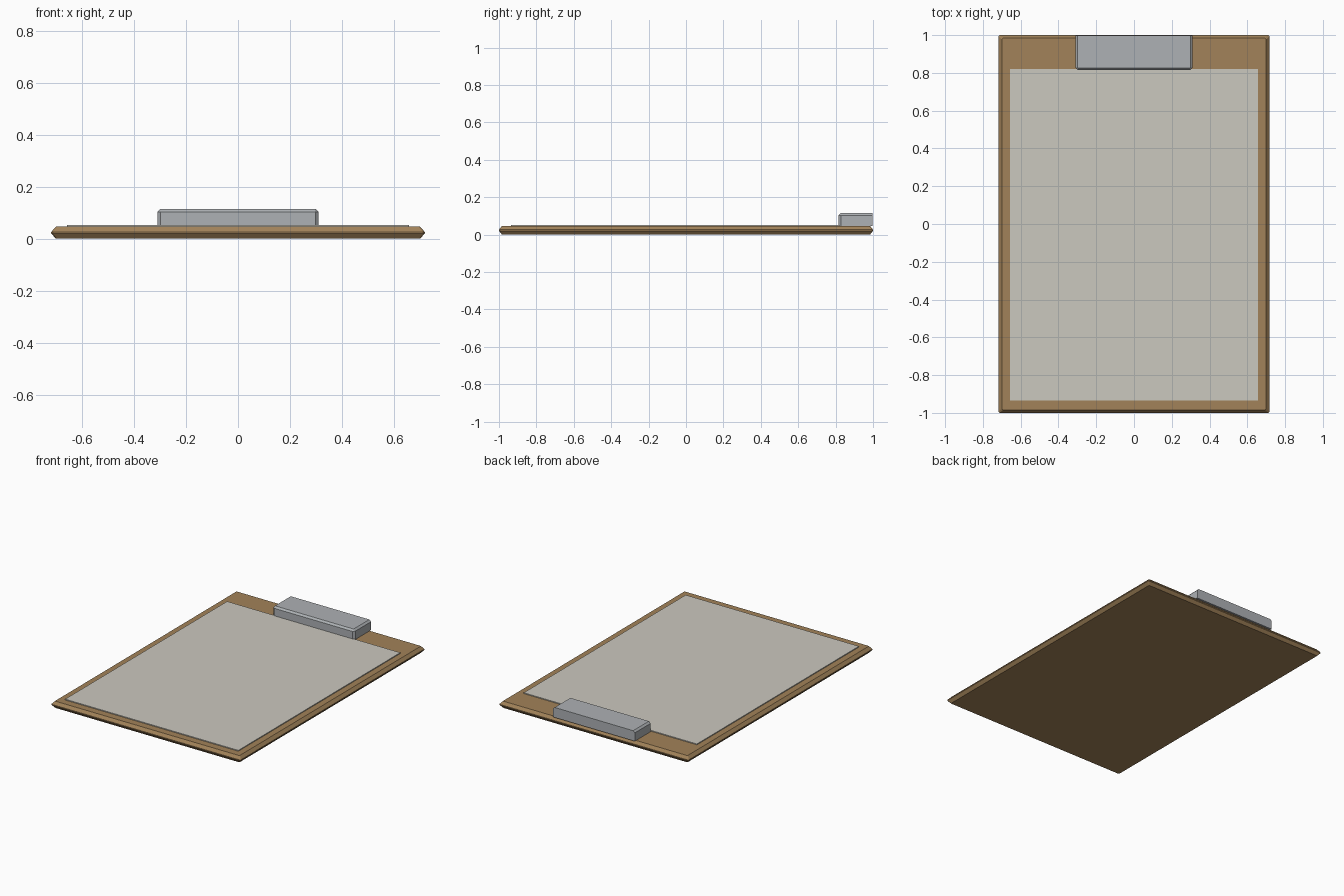
import bpy, bmesh

if "Cube" in bpy.data.objects:
    bpy.data.objects.remove(bpy.data.objects["Cube"])


def material(name, color):
    m = bpy.data.materials.new(name)
    m.diffuse_color = (*color, 1)
    m.use_nodes = True
    m.node_tree.nodes["Principled BSDF"].inputs["Base Color"].default_value = m.diffuse_color
    return m


def loft(name, rings, mat):
    """Stack rectangular rings (x0, x1, y0, y1, z, corner chamfer) into a solid."""
    bm = bmesh.new()
    loops = []
    for x0, x1, y0, y1, z, cf, cb in rings:
        pts = []
        # front corners use chamfer cf, back corners use chamfer cb
        pts += [(x0 + cf, y0), (x1 - cf, y0), (x1, y0 + cf)] if cf else [(x0, y0), (x1, y0)]
        pts += [(x1, y1 - cb), (x1 - cb, y1), (x0 + cb, y1), (x0, y1 - cb)] if cb else [(x1, y1), (x0, y1)]
        if cf:
            pts.append((x0, y0 + cf))
        loops.append([bm.verts.new((x, y, z)) for x, y in pts])
    for a, b in zip(loops, loops[1:]):
        for i in range(len(a)):
            j = (i + 1) % len(a)
            bm.faces.new((a[i], a[j], b[j], b[i]))
    bm.faces.new(loops[0][::-1])
    bm.faces.new(loops[-1])
    bmesh.ops.recalc_face_normals(bm, faces=bm.faces)
    mesh = bpy.data.meshes.new(name)
    bm.to_mesh(mesh)
    bm.free()
    mesh.materials.append(mat)
    ob = bpy.data.objects.new(name, mesh)
    bpy.context.collection.objects.link(ob)
    return ob


wood = material("brown wood", (0.36, 0.225, 0.10))
sheet = material("off white paper", (0.60, 0.58, 0.52))
metal = material("grey metal", (0.42, 0.44, 0.46))

# Backing board with bevelled rim
loft("board", [
    (-0.70, 0.70, -0.984, 0.984, 0.0, 0, 0),
    (-0.718, 0.718, -1.0, 1.0, 0.020, 0.012, 0.012),
    (-0.718, 0.718, -1.0, 1.0, 0.026, 0.012, 0.012),
    (-0.70, 0.70, -0.984, 0.984, 0.046, 0, 0),
][1:3], wood)
bpy.data.objects.remove(bpy.data.objects["board"])
c = 0.006
loft("board", [
    (-0.70, 0.70, -0.984, 0.984, 0.0, c, c),
    (-0.718, 0.718, -1.0, 1.0, 0.020, c, c),
    (-0.718, 0.718, -1.0, 1.0, 0.026, c, c),
    (-0.70, 0.70, -0.984, 0.984, 0.046, c, c),
], wood)

# Sheet of paper
loft("paper", [
    (-0.657, 0.657, -0.935, 0.82, 0.045, 0, 0),
    (-0.657, 0.657, -0.935, 0.82, 0.052, 0, 0),
], sheet)

# Clip, bevelled on the front and sides, flat at the back
loft("clip", [
    (-0.31, 0.31, 0.815, 0.998, 0.046, 0.013, 0),
    (-0.31, 0.31, 0.815, 0.998, 0.103, 0.013, 0),
    (-0.298, 0.298, 0.827, 0.998, 0.115, 0.002, 0),
], metal)
